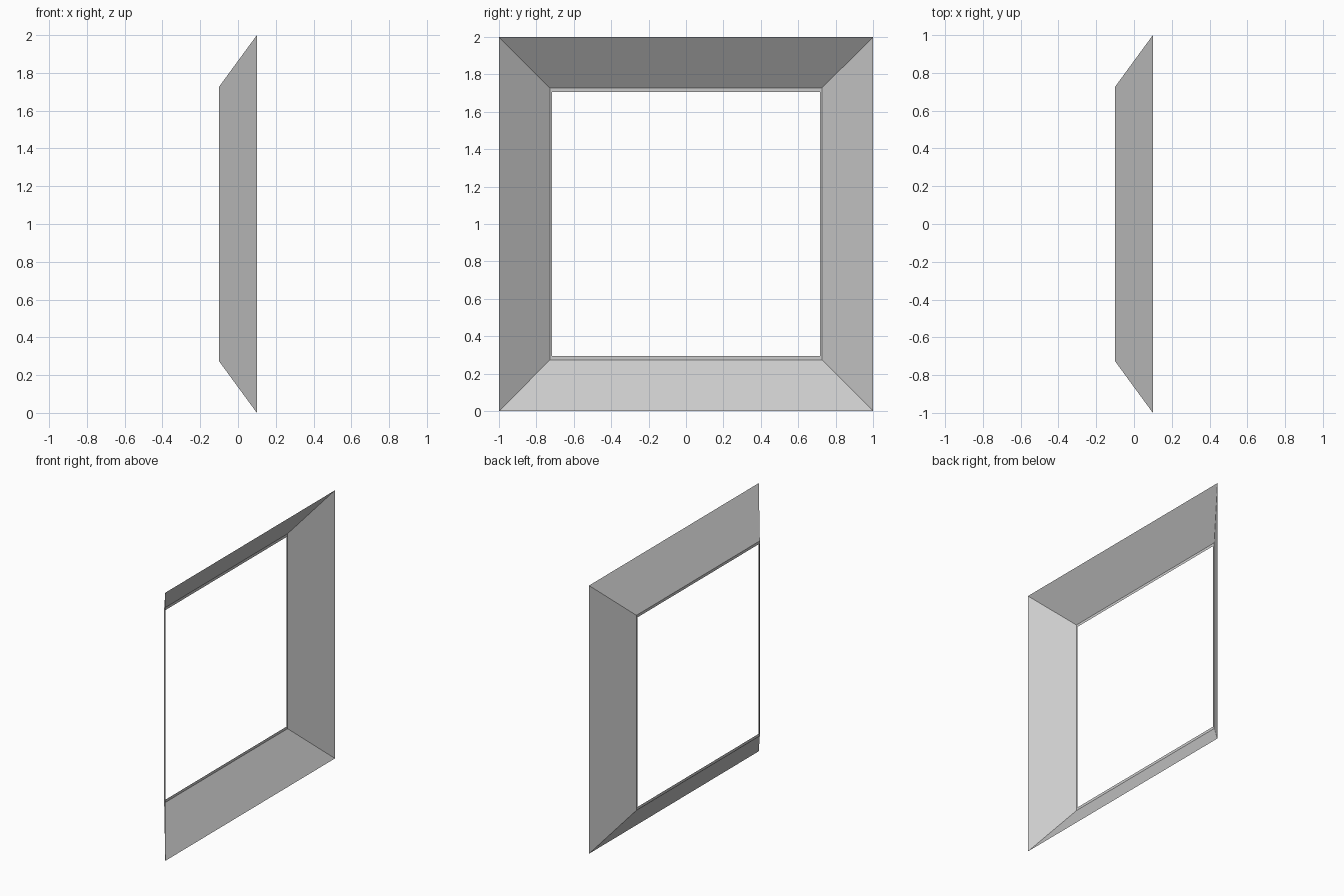
import bpy, bmesh

if "Cube" in bpy.data.objects:
    bpy.data.objects.remove(bpy.data.objects["Cube"])

# profile of the frame from outer rim to inner lip: (x, half width y, half height z)
PROFILE = [(0.10, 1.0, 1.0), (-0.10, 0.727, 0.727), (-0.10, 0.716, 0.707)]
CORNERS = [(-1, -1), (1, -1), (1, 1), (-1, 1)]


def square_band(name, profile):
    """Open sheet swept around a square, centred at z = 1."""
    bm = bmesh.new()
    loops = [[bm.verts.new((x, sy * hy, 1 + sz * hz)) for sy, sz in CORNERS]
             for x, hy, hz in profile]
    for a, b in zip(loops, loops[1:]):
        for i in range(4):
            j = (i + 1) % 4
            bm.faces.new((a[i], a[j], b[j], b[i]))
    mesh = bpy.data.meshes.new(name)
    bm.to_mesh(mesh)
    bm.free()
    obj = bpy.data.objects.new(name, mesh)
    bpy.context.collection.objects.link(obj)
    return obj


# sloped surround, then the narrow flat lip around the opening
square_band("sloped_frame", PROFILE[:2])
square_band("inner_lip", PROFILE[1:])
